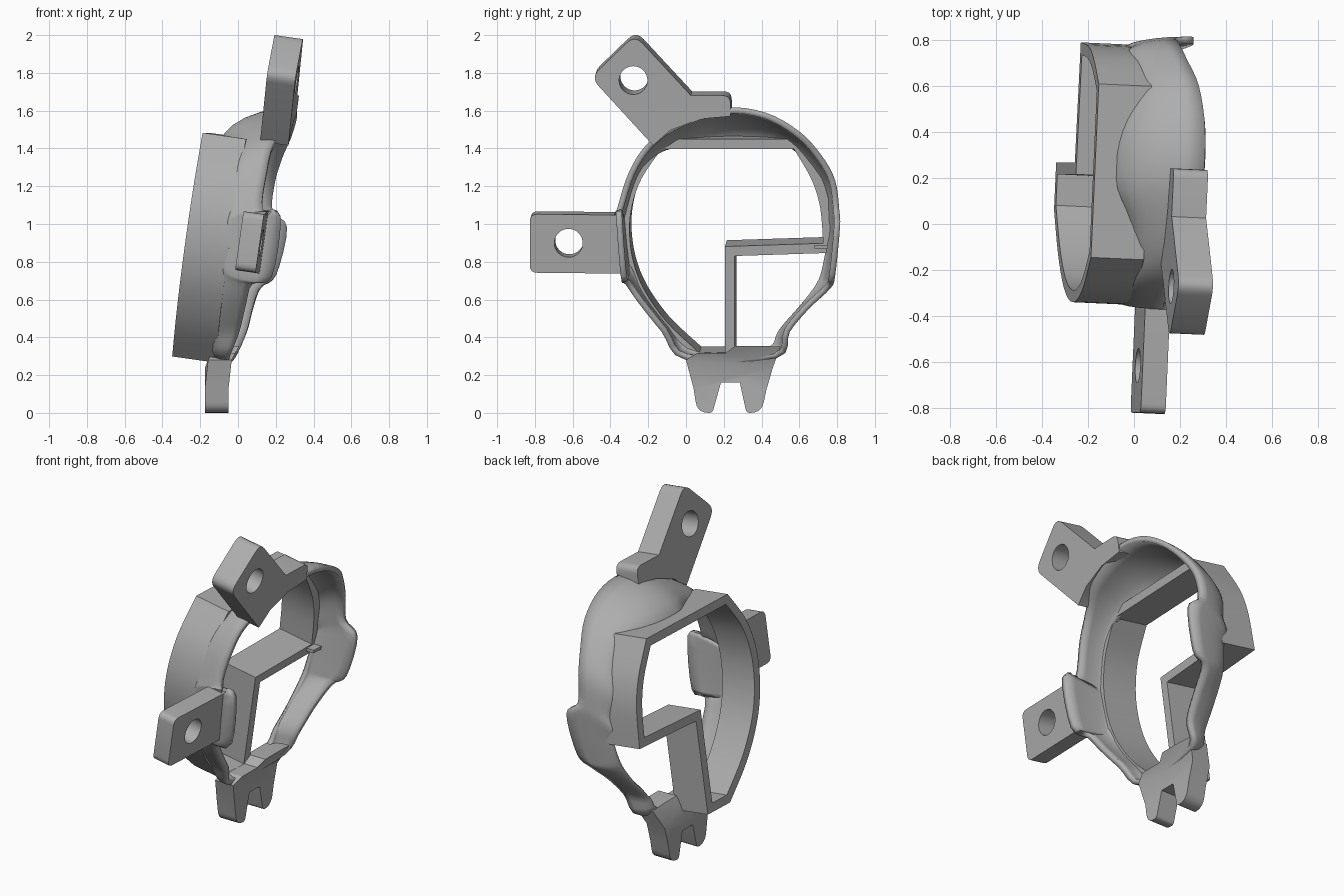
import bpy, bmesh, math
from mathutils import Vector

if "Cube" in bpy.data.objects:
    bpy.data.objects.remove(bpy.data.objects["Cube"])

GREY = bpy.data.materials.new("matte_grey")
GREY.use_nodes = True
GREY.diffuse_color = (0.42, 0.42, 0.42, 1)
GREY.node_tree.nodes["Principled BSDF"].inputs["Base Color"].default_value = GREY.diffuse_color
TILT, YAW = 0.144, 0.045


def place(y, z, d, shift=0.0):
    """Point at depth d on the tilted frame; shift=1 extrudes square to it."""
    x = d + TILT * (z - 0.9) + YAW * (y - 0.2)
    return Vector((x, y - YAW * d * shift, z - TILT * d * shift))


def square(y, z, d):
    return place(y, z, d, 1)


def finish(obj, angle=32):
    obj.data.materials.clear()
    obj.data.materials.append(GREY)
    bpy.ops.object.select_all(action='DESELECT')
    obj.select_set(True)
    bpy.context.view_layer.objects.active = obj
    bpy.ops.object.shade_smooth_by_angle(angle=math.radians(angle))


def spline(points, steps=4, closed=False):
    """Catmull-Rom curve through points of any dimension."""
    n, out = len(points), []
    pick = (lambda i: points[i % n]) if closed else (lambda i: points[max(0, min(n - 1, i))])
    for i in range(n if closed else n - 1):
        for s in range(steps):
            t = s / steps
            out.append([0.5 * (2 * b + (c - a) * t + (2 * a - 5 * b + 4 * c - e) * t * t
                               + (3 * b - a - 3 * c + e) * t ** 3)
                        for a, b, c, e in zip(*(pick(i + k) for k in (-1, 0, 1, 2)))])
    return out if closed else out + [list(points[-1])]


def rounded(corners, steps=5):
    """Closed outline from (y, z, radius) corners."""
    out, n = [], len(corners)
    for i, (y, z, r) in enumerate(corners):
        p = Vector((y, z))
        if not r:
            out.append(p)
            continue
        a = p + (Vector(corners[i - 1][:2]) - p).normalized() * r
        b = p + (Vector(corners[(i + 1) % n][:2]) - p).normalized() * r
        for s in range(steps + 1):
            t = s / steps
            out.append(a * (1 - t) ** 2 + p * 2 * t * (1 - t) + b * t * t)
    return out


def offset(loop, dist):
    """Mitred offset of a closed outline."""
    out, n = [], len(loop)
    pts = [Vector(p) for p in loop]
    for i, p in enumerate(pts):
        u, v = (p - pts[i - 1]).normalized(), (pts[(i + 1) % n] - p).normalized()
        nu, nv = Vector((-u.y, u.x)), Vector((-v.y, v.x))
        out.append(p + (nu + nv) * dist / max(0.3, 1 + nu.dot(nv)))
    return out


def circle(y, z, r, n=32):
    return [(y + r * math.cos(math.tau * i / n), z + r * math.sin(math.tau * i / n)) for i in range(n)]


def plate(name, loops, d0, d1, mapper):
    """Outline with holes, filled and extruded from d0 to d1."""
    curve = bpy.data.curves.new(name, 'CURVE')
    curve.dimensions, curve.fill_mode = '2D', 'BOTH'
    curve.extrude = 0.5
    for loop in loops:
        sp = curve.splines.new('POLY')
        sp.points.add(len(loop) - 1)
        for pt, p in zip(sp.points, loop):
            pt.co = (p[0], p[1], 0, 1)
        sp.use_cyclic_u = True
    temp = bpy.data.objects.new("outline", curve)
    bpy.context.collection.objects.link(temp)
    graph = bpy.context.evaluated_depsgraph_get()
    mesh = bpy.data.meshes.new_from_object(temp.evaluated_get(graph))
    bpy.data.objects.remove(temp)
    mesh.name = name
    bm = bmesh.new()
    bm.from_mesh(mesh)
    bmesh.ops.remove_doubles(bm, verts=bm.verts, dist=0.0005)
    for v in bm.verts:
        v.co = mapper(v.co.x, v.co.y, d0 + (v.co.z + 0.5) * (d1 - d0))
    bmesh.ops.recalc_face_normals(bm, faces=bm.faces)
    bm.to_mesh(mesh)
    bm.free()
    obj = bpy.data.objects.new(name, mesh)
    bpy.context.collection.objects.link(obj)
    finish(obj)


# Deep band with the stepped corner
left_arc = spline([(0.07, 0.315), (-0.1, 0.475), (-0.22, 0.645), (-0.28, 0.8), (-0.3, 0.96),
                   (-0.285, 1.1), (-0.235, 1.24), (-0.13, 1.395)])
right_arc = spline([(0.57, 1.395), (0.665, 1.23), (0.71, 1.08), (0.725, 0.895)])
inner = left_arc + right_arc + [(0.205, 0.878), (0.205, 0.315)]
plate("band", [offset(inner, 0.052), inner], -0.25, -0.02, square)

# Flared shell: base point, rim point and rim depth around the opening
stations = [
    (-.16, 1.38, -.2, 1.43, .13), (.03, 1.43, -.05, 1.535, .19), (.2, 1.43, .2, 1.615, .2),
    (.4, 1.43, .42, 1.59, .2), (.57, 1.41, .6, 1.49, .18), (.67, 1.28, .72, 1.36, .14),
    (.73, 1.12, .79, 1.23, .12), (.76, 1, .812, 1.07, .13), (.765, .9, .815, .98, .22),
    (.74, .78, .79, .73, .2), (.7, .68, .765, .66, .13), (.6, .54, .65, .55, .11),
    (.5, .43, .55, .43, .1), (.42, .34, .48, .29, .06), (.06, .32, .0, .28, .05),
    (-.1, .44, -.13, .43, .09), (-.22, .6, -.25, .58, .11), (-.29, .75, -.32, .68, .13),
    (-.32, .82, -.345, .72, .23), (-.345, .98, -.37, 1.04, .23), (-.33, 1.07, -.365, 1.08, .13),
    (-.27, 1.26, -.3, 1.28, .12)]
COLS = 7
bm = bmesh.new()
rows = []
for yi, zi, yo, zo, rim in spline(stations, closed=True):
    base = -0.05 - 0.12 * min(1, max(0, (zo - zi - 0.06) / 0.12))
    row = []
    for k in range(COLS):
        a = k / (COLS - 1) * math.pi / 2
        s, c = math.sin(a), 1 - math.cos(a)
        row.append(bm.verts.new(place(yi + (yo - yi) * s, zi + (zo - zi) * s, base + (rim - base) * c)))
    rows.append(row)
for i, row in enumerate(rows):
    nxt = rows[(i + 1) % len(rows)]
    for k in range(COLS - 1):
        bm.faces.new((row[k], row[k + 1], nxt[k + 1], nxt[k]))
mesh = bpy.data.meshes.new("flared_shell")
bm.to_mesh(mesh)
bm.free()
shell = bpy.data.objects.new("flared_shell", mesh)
bpy.context.collection.objects.link(shell)
thick = shell.modifiers.new("wall", 'SOLIDIFY')
thick.thickness, thick.offset = 0.032, -1
finish(shell, 45)

# Mounting tabs with round holes
side = rounded([(-.82, 1.075, .04), (-.82, .765, .04), (-.33, .76, 0), (-.34, 1.07, 0)])
plate("side_tab", [side, circle(-.615, .922, .075)], .05, .158, square)
top = rounded([(-.262, 2.03, .06), (-.495, 1.805, .06), (-.165, 1.445, 0), (-.075, 1.525, 0),
               (.08, 1.585, 0), (.245, 1.6, 0), (.245, 1.71, .045), (.035, 1.71, 0)])
plate("top_tab", [top, circle(-.27, 1.79, .075)], .055, .205, square)

# Forked foot, its upper web leaning into the shell
foot = rounded([(.0, .28, 0), (.06, .318, 0), (.21, .318, 0), (.26, .355, 0), (.41, .355, 0), (.5, .35, 0),
                (.46, .24, 0), (.425, .12, 0), (.4, 0, .06), (.32, 0, .02), (.285, .16, 0), (.185, .16, 0),
                (.14, 0, .02), (.06, 0, .06), (.04, .13, 0)])
plate("forked_foot", [foot], -.175, -.05,
      lambda y, z, d: Vector((d + max(0, z - .25) * .55, y, z)))

# Small spur at the end of the step
spur = [(.68, .87), (.75, .87), (.75, .89), (.68, .89)]
plate("spur", [spur], -.03, .03, place)
